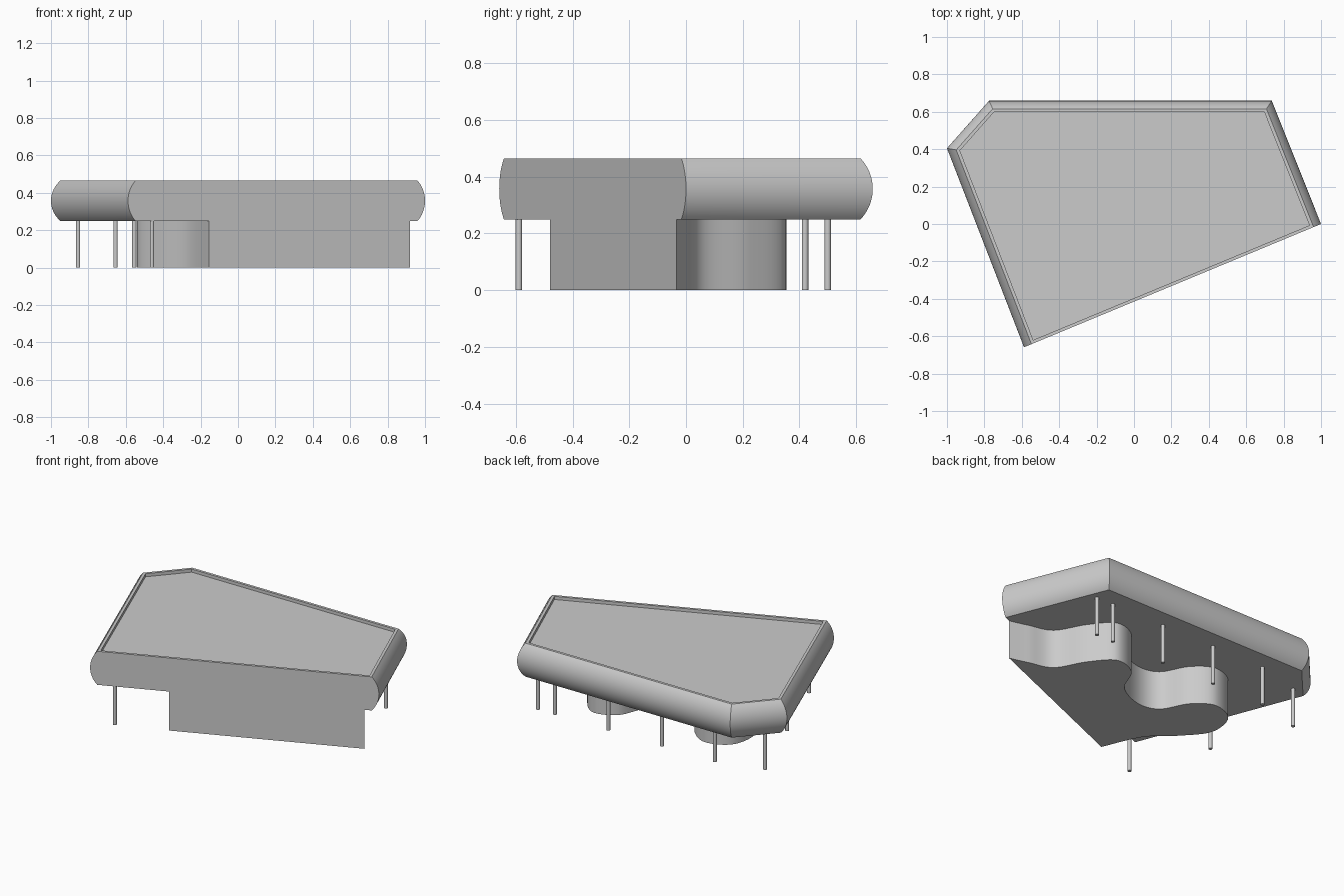
import bpy, bmesh, math
from mathutils import Vector
from mathutils.geometry import interpolate_bezier

if "Cube" in bpy.data.objects:
    bpy.data.objects.remove(bpy.data.objects["Cube"])

H0, H1 = 0.25, 0.465          # underside and top of the roof slab
BULGE, RIM, RECESS = 0.043, 0.017, 0.02
PLAN = [Vector(p) for p in ((-1, .405), (-.775, .659), (.737, .659), (1, 0), (-.588, -.659))]
FRONT = 3                     # edge index of the flat facade


def inset(side, front):
    """Plan outline moved inward, with a separate distance for the facade."""
    n, lines = len(PLAN), []
    for i in range(n):
        d = (PLAN[(i + 1) % n] - PLAN[i]).normalized()
        nrm = Vector((d.y, -d.x))
        lines.append((nrm, nrm.dot(PLAN[i]) + (front if i == FRONT else side)))
    pts = []
    for i in range(n):
        (a, ca), (b, cb) = lines[i - 1], lines[i]
        det = a.x * b.y - a.y * b.x
        pts.append(((ca * b.y - a.y * cb) / det, (a.x * cb - ca * b.x) / det))
    return pts


def loft(name, loops):
    """Skin a stack of (points, z) loops and cap both ends."""
    bm = bmesh.new()
    rings = [[bm.verts.new((x, y, z)) for x, y in pts] for pts, z in loops]
    for r0, r1 in zip(rings, rings[1:]):
        for i in range(len(r0)):
            j = (i + 1) % len(r0)
            bm.faces.new((r0[i], r0[j], r1[j], r1[i]))
    bm.faces.new(rings[0])
    bm.faces.new(rings[-1])
    bmesh.ops.recalc_face_normals(bm, faces=bm.faces)
    me = bpy.data.meshes.new(name)
    bm.to_mesh(me)
    bm.free()
    ob = bpy.data.objects.new(name, me)
    bpy.context.collection.objects.link(ob)
    smooth(ob)
    return ob


def smooth(ob):
    bpy.ops.object.select_all(action='DESELECT')
    ob.select_set(True)
    bpy.context.view_layer.objects.active = ob
    bpy.ops.object.shade_smooth_by_angle(angle=math.radians(25))


# roof slab: rounded edges, flat facade, shallow recess behind a thin rim
half = (H1 - H0) / 2
R = (half ** 2 + BULGE ** 2) / (2 * BULGE)
loops = []
for k in range(21):
    h = half * (k / 10 - 1)
    loops.append((inset(R - math.sqrt(R * R - h * h), 0), H0 + half + h))
inner = inset(BULGE + RIM, RIM)
loops += [(inner, H1), (inner, H1 - RECESS)]
loft("roof_slab", loops)

# ground floor: straight front wall, wavy rear wall
a, b = PLAN[3], PLAN[4]
on_front = lambda x: (x, b.y + (x - b.x) * (a.y - b.y) / (a.x - b.x))
wave = [Vector(p) for p in (
    on_front(.92), (.80, .0), (.65, .05), (.545, .225), (.42, .352), (.27, .3),
    (.182, .13), (.01, .045), (-.13, .075), (-.225, .235), (-.355, .317),
    (-.505, .25), (-.535, .07), (-.415, -.09), (-.265, -.235), on_front(-.155))]
outline = []
for i in range(len(wave) - 1):
    p0, p1, p2 = wave[max(i - 1, 0)], wave[i], wave[i + 1]
    p3 = wave[min(i + 2, len(wave) - 1)]
    seg = interpolate_bezier(p1, p1 + (p2 - p0) / 6, p2 - (p3 - p1) / 6, p2, 9)
    outline += [(v[0], v[1]) for v in seg[:-1]]
outline.append(tuple(wave[-1]))
loft("ground_floor", [(outline, 0), (outline, H0)])

# slender columns
columns = [(x, .5) for x in (.70, .58, .20, -.18, -.555)]
columns += [(-.855, .42), (-.655, -.09), (-.46, -.59)]
for i, (x, y) in enumerate(columns):
    bpy.ops.mesh.primitive_cylinder_add(vertices=20, radius=.0115, depth=H0, location=(x, y, H0 / 2))
    col = bpy.context.object
    col.name = f"column_{i + 1}"
    smooth(col)
